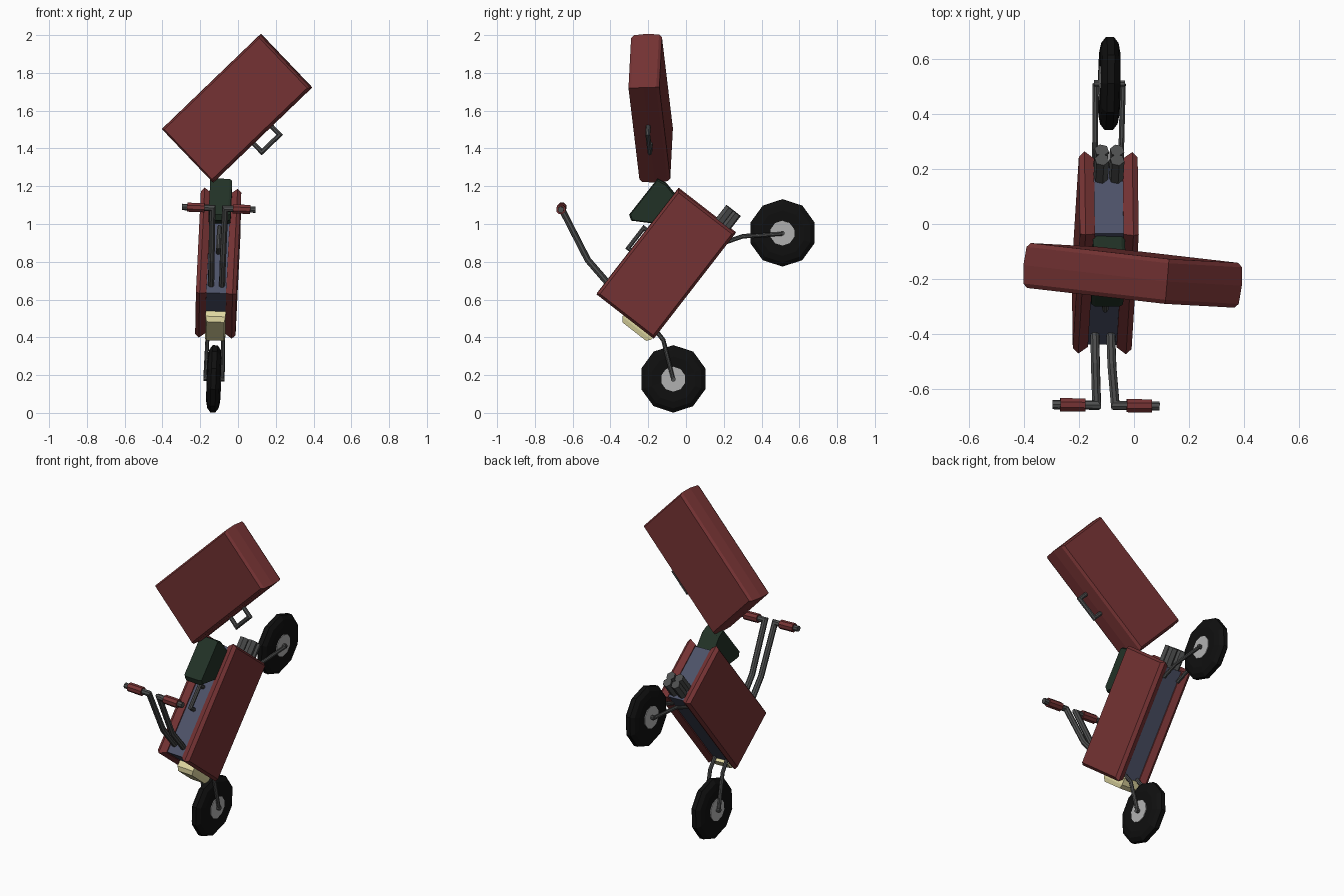
import bpy, bmesh, math
from mathutils import Vector, Matrix

if "Cube" in bpy.data.objects:
    bpy.data.objects.remove(bpy.data.objects["Cube"])


def mat(name, rgb):
    m = bpy.data.materials.new(name)
    m.diffuse_color = (*rgb, 1)
    m.use_nodes = True
    m.node_tree.nodes["Principled BSDF"].inputs["Base Color"].default_value = m.diffuse_color
    return m


RED = mat("leather red", (.18, .033, .034))
BLUE = mat("slate blue", (.075, .085, .14))
GREEN = mat("dark green", (.016, .032, .02))
CREAM = mat("lamp cream", (.75, .69, .36))
GREY = mat("dark metal", (.075, .077, .077))
BLACK = mat("tyre black", (.005, .005, .005))
SILVER = mat("hub silver", (.45, .45, .45))

# the motorbike leans a little; its own frame is x across, y and z as drawn
BIKE = Matrix(((1, .0144, .0375, -.133), (-.0144, 1, 0, 0),
               (-.0375, 0, 1, 0), (0, 0, 0, 1)))
# the body stands nose down: x across, y toward the tail, z toward the seat
BODY = BIKE @ Matrix.Translation((0, -.105, .7925)) @ Matrix.Rotation(math.radians(52.2), 4, 'X')
# the flying case: x long side, y toward the handle, z through its thickness
n = Vector((.0865, 1, .03)).normalized()
e1 = Vector((.52, -.06, .5))
e1 = (e1 - n * e1.dot(n)).normalized()
e2 = n.cross(e1)
CASE = Matrix.Translation((-.005, -.187, 1.613)) @ Matrix((e1, e2, n)).transposed().to_4x4()


def loft(name, rings, material, frame):
    """Skin a row of equal rings and cap both ends."""
    bm = bmesh.new()
    vs = [[bm.verts.new(frame @ Vector(p)) for p in r] for r in rings]
    k = len(rings[0])
    for a, b in zip(vs, vs[1:]):
        for i in range(k):
            j = (i + 1) % k
            bm.faces.new((a[i], a[j], b[j], b[i]))
    bm.faces.new(vs[0][::-1])
    bm.faces.new(vs[-1])
    bmesh.ops.recalc_face_normals(bm, faces=bm.faces)
    me = bpy.data.meshes.new(name)
    bm.to_mesh(me)
    bm.free()
    me.materials.append(material)
    ob = bpy.data.objects.new(name, me)
    bpy.context.collection.objects.link(ob)
    return ob


def tube(name, pts, r, material, frame, sides=8):
    """Mitred tube along a path."""
    pts = [Vector(p) for p in pts]
    dirs = [(b - a).normalized() for a, b in zip(pts, pts[1:])]
    d = dirs[0]
    u = d.orthogonal().normalized()
    w = d.cross(u)
    offs = [(u * math.cos(t) + w * math.sin(t)) * r
            for t in (2 * math.pi * (i + .5) / sides for i in range(sides))]
    rings = [[pts[0] + o for o in offs]]
    for i in range(1, len(pts)):
        d1 = dirs[i - 1]
        d2 = dirs[min(i, len(dirs) - 1)]
        b = (d1 + d2).normalized()
        cut = [o - d1 * (o.dot(b) / d1.dot(b)) for o in offs]
        rings.append([pts[i] + o for o in cut])
        offs = [o - d2 * o.dot(d2) for o in cut]
    return loft(name, rings, material, frame)


def rect(axis, t, a, b):
    """Rectangle of half sizes a, b at height t along x (0) or z (2)."""
    c = ((-a, -b), (a, -b), (a, b), (-a, b))
    return [(t, p, q) if axis == 0 else (p, q, t) for p, q in c]


def disc(x, r, y, z, sides=10):
    return [(x, y + r * math.sin(2 * math.pi * i / sides), z + r * math.cos(2 * math.pi * i / sides))
            for i in range(sides)]


# body: two ridged case shells around a blue core
for s, side in ((-1, "left"), (1, "right")):
    loft(side + "_body_shell",
         [rect(0, s * x, .353 - i, .192 - i) for x, i in ((.052, .018), (.087, 0), (.107, .014))],
         RED, BODY)
loft("body_core", [rect(0, x, .33, .167) for x in (-.056, .056)], BLUE, BODY)

# seat
seat = ((.084, .312), (.066, .285), (.14, .16), (.312, .16), (.335, .26), (.326, .31))
loft("seat", [[(x, .2 + (f - .2) * k, .235 + (h - .235) * k) for f, h in seat]
              for x, k in ((-.058, .94), (-.045, 1), (.045, 1), (.058, .94))], GREEN, BODY)

# headlight plate on the nose
lamp = [(-.32, 1, .01, -.185), (-.365, 1, .01, -.185), (-.388, .88, -.008, -.168)]
loft("headlight", [[(-.053 * k, f, a), (.053 * k, f, a), (.053 * k, f, b), (-.053 * k, f, b)]
                   for f, k, a, b in lamp], CREAM, BODY)

# carrying handle on the body
tube("body_handle", [(0, -.06, .15), (0, -.06, .208), (0, .075, .208), (0, .075, .15)],
     .012, GREY, BODY)

# bundle of four exhaust pipes at the tail
for i, x in enumerate((-.028, .028)):
    for j, h in enumerate((-.089, -.133)):
        tube(f"exhaust_pipe_{i}{j}", [(x, .3, h), (x, .438, h)], .027, GREY, BODY, 6)

# wheels
for name, y, z in (("front", -.067, .18), ("rear", .511, .953)):
    prof = ((-.034, .07), (-.037, .12), (-.03, .155), (-.013, .178))
    prof += tuple((-x, r) for x, r in prof[::-1])
    loft(name + "_tyre", [disc(x, r, y, z) for x, r in prof], BLACK, BIKE)
    loft(name + "_hub", [disc(x, .066, y, z) for x in (-.038, .038)], SILVER, BIKE)
    tube(name + "_axle", [(-.056, y, z), (.056, y, z)], .013, GREY, BIKE)

for s, side in ((-1, "left"), (1, "right")):
    # front fork and rear swing arm
    tube(side + "_front_fork", [(s * .04, -.17, .45), (s * .042, -.12, .385), (s * .046, -.067, .18)],
         .011, GREY, BIKE)
    tube(side + "_swing_arm", [(s * .048, .2, .9), (s * .048, .3, .935), (s * .05, .511, .95)],
         .011, GREY, BIKE)
    # handlebar with grip
    tube(side + "_handlebar",
         [(s * .029, -.39, .66), (s * .03, -.52, .81), (s * .034, -.66, 1.083), (s * .195, -.66, 1.083)],
         .017, GREY, BIKE)
    tube(side + "_grip", [(s * .075, -.66, 1.083), (s * .167, -.66, 1.083)], .026, RED, BIKE)

# flying suitcase with its handle
loft("suitcase", [rect(2, t, .364 - i, .197 - i) for t, i in
                  ((-.082, .014), (-.067, .004), (0, 0), (.067, .004), (.082, .014))], RED, CASE)
tube("suitcase_handle", [(-.066, .18, 0), (-.066, .258, 0), (.066, .258, 0), (.066, .18, 0)],
     .013, GREY, CASE)
